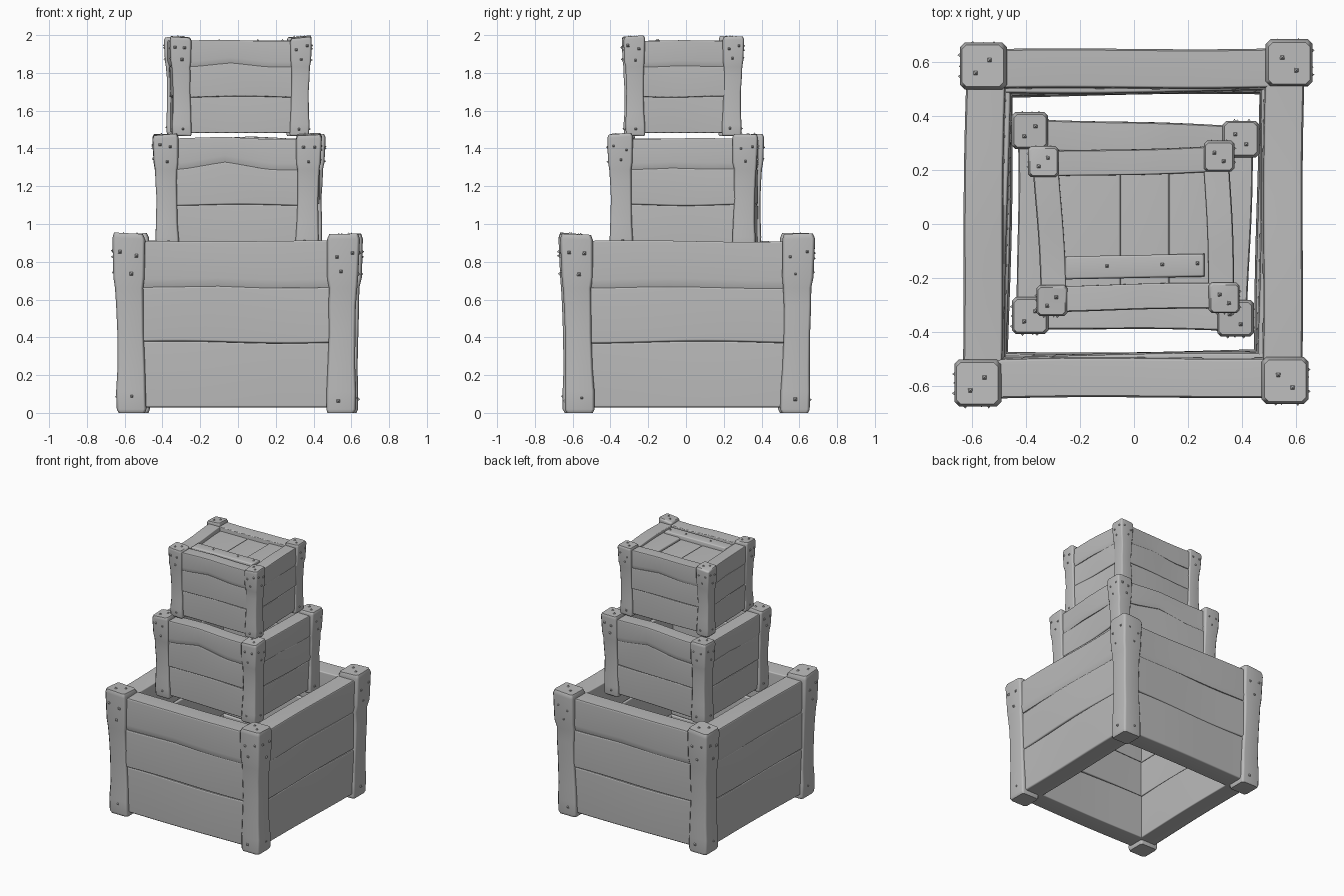
import bpy, bmesh, math, random
from mathutils import Vector

if "Cube" in bpy.data.objects:
    bpy.data.objects.remove(bpy.data.objects["Cube"])

random.seed(4)
grey = bpy.data.materials.new("plain_grey")
grey.diffuse_color = (0.5, 0.5, 0.5, 1)
grey.use_nodes = True
grey.node_tree.nodes["Principled BSDF"].inputs["Base Color"].default_value = grey.diffuse_color


def finish(bm, name):
    bmesh.ops.recalc_face_normals(bm, faces=bm.faces)
    for f in bm.faces:
        f.smooth = True
    for e in bm.edges:
        e.smooth = e.calc_face_angle(0) < 0.95
    me = bpy.data.meshes.new(name)
    bm.to_mesh(me)
    bm.free()
    me.materials.append(grey)
    ob = bpy.data.objects.new(name, me)
    bpy.context.collection.objects.link(ob)
    mod = ob.modifiers.new("soft_edges", 'WEIGHTED_NORMAL')
    mod.keep_sharp = True
    return ob


def loft(name, rings):
    """Skin a list of equal point rings and cap both ends."""
    bm = bmesh.new()
    vs = [[bm.verts.new(p) for p in r] for r in rings]
    n = len(vs[0])
    for a, b in zip(vs, vs[1:]):
        for i in range(n):
            bm.faces.new((a[i], a[(i + 1) % n], b[(i + 1) % n], b[i]))
    bm.faces.new(vs[0][::-1])
    bm.faces.new(vs[-1])
    return finish(bm, name)


def add_rivet(bm, pos, normal, r):
    """Low four-sided pyramid stud."""
    n = Vector(normal)
    u = n.orthogonal().normalized()
    v = n.cross(u)
    pos = Vector(pos)
    ring = [bm.verts.new(pos - n * r * 0.5 + (u * math.cos(k * math.pi / 2)
            + v * math.sin(k * math.pi / 2)) * r * 1.2) for k in range(4)]
    tip = bm.verts.new(pos + n * r * 0.6)
    for k in range(4):
        bm.faces.new((ring[k], ring[(k + 1) % 4], tip))
    bm.faces.new(ring[::-1])


# post width along its height: (height fraction, width factor)
PROFILE = [(0, .8), (.02, .9), (.12, .9), (.25, .84), (.45, .8), (.6, .83), (.7, .86),
           (.76, .95), (.97, 1), (1, .88)]


def width_at(t):
    for (a, wa), (b, wb) in zip(PROFILE, PROFILE[1:]):
        if t <= b:
            return wa + (wb - wa) * (t - a) / (b - a)
    return PROFILE[-1][1]


def crate(name, z0, z1, h, corners, peak):
    H = z1 - z0

    def centre(i, t):
        k = 0.97 + 0.03 * t
        return Vector((corners[i][0] * k, corners[i][1] * k, z0 + H * t))

    # corner posts with rivets
    studs = bmesh.new()
    r = 0.009 + 0.08 * h
    for i in range(4):
        tx, ty = random.uniform(-.1, .1), random.uniform(-.1, .1)
        rings = []
        for t, w in PROFILE:
            c = centre(i, t)
            a = h * w
            b = a * 0.8
            dx, dy = ((random.uniform(-.03, .03) * h for _ in range(2)) if 0 < t < 1 else (0, 0))
            pts = [(-b, -a), (b, -a), (a, -b), (a, b), (b, a), (-b, a), (-a, b), (-a, -b)]
            k = t if t > .9 else 0
            rings.append([(c.x + x + dx, c.y + y + dy, c.z + k * (x * tx + y * ty)) for x, y in pts])
        loft(f"{name}_corner_post_{i + 1}", rings)
        sx = 1 if corners[i][0] > 0 else -1
        sy = 1 if corners[i][1] > 0 else -1
        for n, s in ((Vector((sx, 0, 0)), Vector((0, sy, 0))), (Vector((0, sy, 0)), Vector((sx, 0, 0)))):
            for off, t in ((.5, .9), (-.4, .88), (-.05, .78), (-.1, .08)):
                t += random.uniform(-.015, .015)
                off += random.uniform(-.1, .1)
                add_rivet(studs, centre(i, t) + n * h * width_at(t) + s * h * off, n, r)
        for ox, oy in ((-.3 * sx, .25), (.3 * sx, -.3)):
            add_rivet(studs, centre(i, 1) + Vector((ox * h, oy * h, ox * h * tx + oy * h * ty)), (0, 0, 1), r)
    finish(studs, f"{name}_rivets")

    # three wavy planks on every side
    for i, side in enumerate(("front", "right", "back", "left")):
        j = (i + 1) % 4
        d = (centre(j, 1) - centre(i, 1)).normalized()
        out = Vector((d.y, -d.x, 0))
        amp = peak if i % 2 == 0 else peak * 0.25
        ph = random.uniform(0, 6)

        def seam(k, u):
            wob = math.sin(u * 6 + ph + k) * 0.006
            hump = max(0, 1 - abs(u - .42) / .3)
            return (.03, .395 + wob, .70 + wob * .6 + amp * hump,
                    .962 + wob * .7 + amp * .25 * hump)[k]

        for k, level in enumerate(("lower", "middle", "top")):
            o = h * (0.67, 0.67, 0.74)[k] - h * .03
            inn = -h * (1.12, 1.1, 0.98)[k]
            c = h * .1
            low = h * (.12, .12, .5)[k]
            rings = []
            for q in range(13):
                u = q / 12
                za, zb = (z0 + H * seam(k + e, u) for e in (0, 1))
                bow = h * .05 * math.sin(u * 5 + ph + 2 * k)
                sec = [(o - c * 1.5, za), (o, za + low), (o - c * .3, zb - c), (o - c, zb),
                       (inn + c, zb), (inn, zb - c), (inn, za + c), (inn + c, za)]
                ring = []
                for a, z in sec:
                    t = (z - z0) / H
                    p = centre(i, t).lerp(centre(j, t), u) + out * (a + bow)
                    ring.append((p.x, p.y, z))
                rings.append(ring)
            loft(f"{name}_{side}_{level}_plank", rings)


def board(name, x0, x1, y0, y1, za, zb, skew=0):
    """Flat chamfered lid board."""
    c = 0.008
    rings = []
    for z, e in ((za, 0), (zb - c, 0), (zb, c)):
        rings.append([(x0 + e, y0 + e, z), (x1 - e, y0 + e + skew, z),
                      (x1 - e, y1 - e + skew, z), (x0 + e, y1 - e, z)])
    return loft(name, rings)


# the stacked crates; lower two are open at top and bottom
crate("large_crate", 0, .945, .087,
      [(-.58, -.59), (.56, -.58), (.575, .595), (-.56, .585)], .012)
crate("medium_crate", .855, 1.475, .068,
      [(-.385, -.34), (.375, -.35), (.395, .315), (-.385, .345)], .06)
crate("small_crate", 1.465, 1.99, .057,
      [(-.305, -.285), (.335, -.275), (.315, .25), (-.335, .23)], .035)

# lid of the small crate
board("lid_left_board", -.28, -.05, -.24, .22, 1.915, 1.94)
board("lid_middle_board", -.05, .13, -.24, .22, 1.915, 1.94)
board("lid_right_board", .13, .28, -.24, .22, 1.915, 1.952)
board("lid_cross_board", -.255, .26, -.205, -.12, 1.935, 1.972, .01)
lid_studs = bmesh.new()
for x, y in ((-.1, -.155), (.105, -.15), (.235, -.145)):
    add_rivet(lid_studs, (x, y, 1.972), (0, 0, 1), .013)
finish(lid_studs, "lid_rivets")
